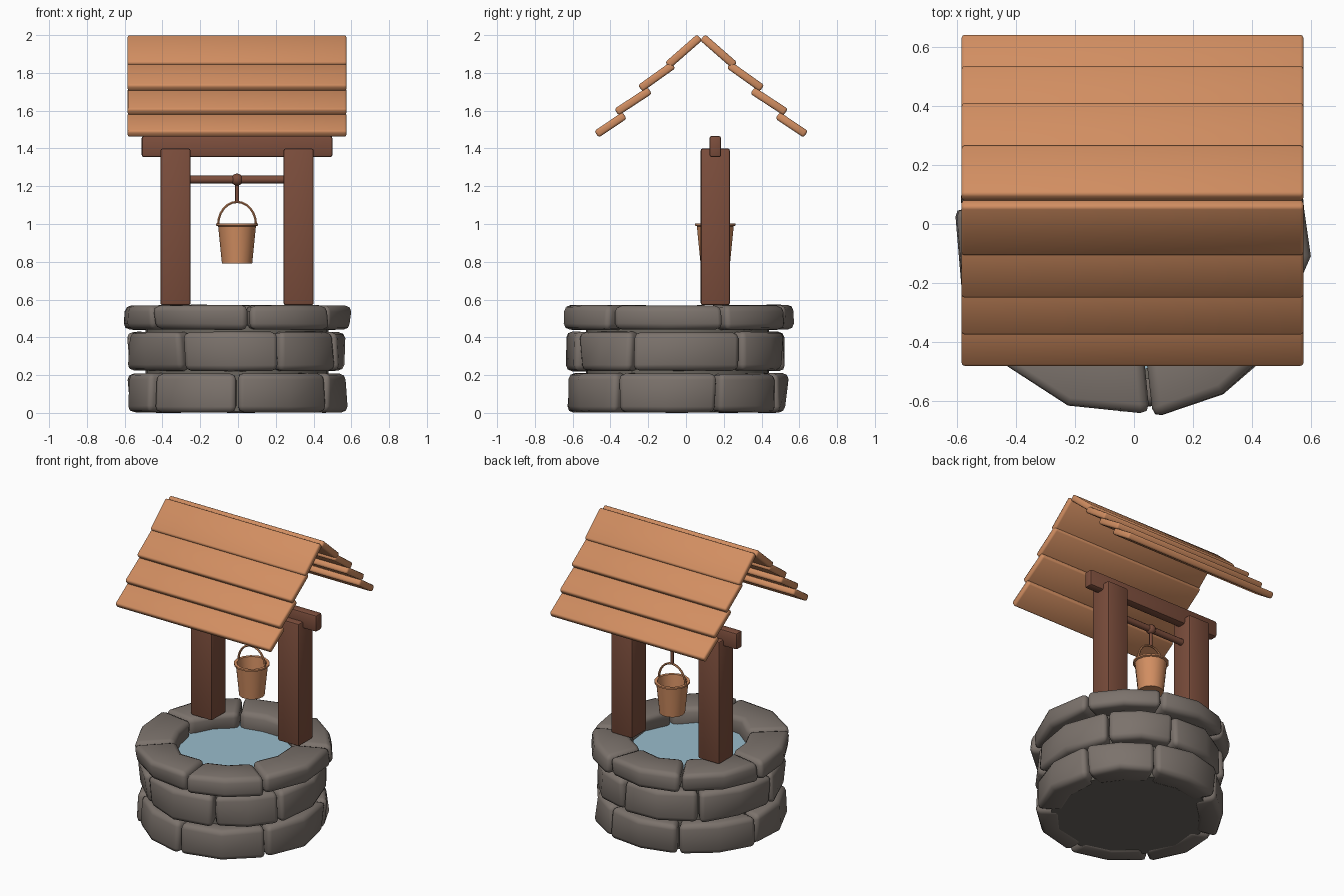
import bpy, bmesh, math, random
from mathutils import Vector, Matrix

if "Cube" in bpy.data.objects:
    bpy.data.objects.remove(bpy.data.objects["Cube"])

random.seed(4)
CX, CY = -0.005, -0.045      # well centre
FY = 0.155                   # y of the wooden frame


def material(name, rgb):
    m = bpy.data.materials.new(name)
    m.diffuse_color = (*rgb, 1)
    m.use_nodes = True
    m.node_tree.nodes["Principled BSDF"].inputs["Base Color"].default_value = m.diffuse_color
    return m


STONE = material("grey stone", (0.20, 0.17, 0.15))
MORTAR = material("dark mortar", (0.15, 0.135, 0.115))
DARK = material("dark wood", (0.20, 0.075, 0.045))
LIGHT = material("light wood", (0.64, 0.27, 0.12))
WATER = material("water", (0.32, 0.50, 0.60))


def finish(bm, name, mat, angle=None):
    bmesh.ops.recalc_face_normals(bm, faces=bm.faces)
    me = bpy.data.meshes.new(name)
    bm.to_mesh(me)
    bm.free()
    me.materials.append(mat)
    ob = bpy.data.objects.new(name, me)
    bpy.context.collection.objects.link(ob)
    bpy.ops.object.select_all(action='DESELECT')
    ob.select_set(True)
    bpy.context.view_layer.objects.active = ob
    if angle is None:
        bpy.ops.object.shade_smooth()
    else:
        bpy.ops.object.shade_smooth_by_angle(angle=math.radians(angle))
    return ob


def box(name, mat, size, centre, bevel, rot_x=0.0, angle=30):
    bm = bmesh.new()
    bmesh.ops.create_cube(bm, size=1)
    bmesh.ops.scale(bm, vec=size, verts=bm.verts)
    bmesh.ops.bevel(bm, geom=bm.edges[:], offset=bevel, segments=2, profile=0.5, affect='EDGES')
    bmesh.ops.transform(bm, matrix=Matrix.Translation(centre) @ Matrix.Rotation(rot_x, 4, 'X'), verts=bm.verts)
    return finish(bm, name, mat, angle)


def lathe(name, mat, profile, centre, sides, angle=30):
    # profile: (radius, z) points; radius 0 closes the end
    bm = bmesh.new()
    vs = [bm.verts.new((r, 0, z)) for r, z in profile]
    es = [bm.edges.new(p) for p in zip(vs, vs[1:])]
    bmesh.ops.spin(bm, geom=vs + es, cent=(0, 0, 0), axis=(0, 0, 1), angle=2 * math.pi, steps=sides)
    bmesh.ops.remove_doubles(bm, verts=bm.verts, dist=1e-4)
    bmesh.ops.translate(bm, vec=centre, verts=bm.verts)
    return finish(bm, name, mat, angle)


def tube(name, mat, path, radius, sides=8):
    # round bar along points lying in the xz plane
    bm = bmesh.new()
    pts = [Vector(p) for p in path]
    rings = []
    for i, p in enumerate(pts):
        t = (pts[min(i + 1, len(pts) - 1)] - pts[max(i - 1, 0)]).normalized()
        u = Vector((0, 1, 0))
        w = t.cross(u)
        rings.append([bm.verts.new(p + radius * (math.cos(a) * u + math.sin(a) * w))
                      for a in (2 * math.pi * k / sides for k in range(sides))])
    for a, b in zip(rings, rings[1:]):
        for k in range(sides):
            n = (k + 1) % sides
            bm.faces.new((a[k], a[n], b[n], b[k]))
    bm.faces.new(rings[0])
    bm.faces.new(rings[-1])
    return finish(bm, name, mat, 50)


def stone_row(name, seams, r_in, r_out, z0, z1):
    out = bmesh.new()
    for a0, a1 in zip(seams, seams[1:] + [seams[0] + 360]):
        bm = bmesh.new()
        rings = []
        for i in range(3):
            a = math.radians(a0 + 0.5 + (a1 - a0 - 1) * i / 2)
            ring = []
            for r, z in ((r_in, z0), (r_out, z0), (r_out, z1), (r_in, z1)):
                r += random.uniform(-0.02, 0.015)
                z += random.uniform(0, 0.006) * (1 if z == z0 else -1)
                ring.append(bm.verts.new((CX + r * math.cos(a), CY + r * math.sin(a), z)))
            rings.append(ring)
        for p, q in zip(rings, rings[1:]):
            for k in range(4):
                n = (k + 1) % 4
                bm.faces.new((p[k], p[n], q[n], q[k]))
        bm.faces.new(rings[0])
        bm.faces.new(rings[-1])
        bmesh.ops.recalc_face_normals(bm, faces=bm.faces)
        hard = [e for e in bm.edges if e.calc_face_angle() > math.radians(45)]
        bmesh.ops.bevel(bm, geom=hard, offset=0.032, segments=2, profile=0.5,
                        affect='EDGES', clamp_overlap=True)
        tmp = bpy.data.meshes.new("tmp")
        bm.to_mesh(tmp)
        bm.free()
        out.from_mesh(tmp)
        bpy.data.meshes.remove(tmp)
    return finish(out, name, STONE)


# Stone wall: three staggered rows around a core, with water on top
stone_row("lower_stones", [-141, -90, -34, 22, 66, 117, 168], 0.43, 0.585, 0.0, 0.212)
stone_row("middle_stones", [-121, -67, -25, 36, 78, 130, 184], 0.43, 0.58, 0.22, 0.432)
stone_row("rim_stones", [-138, -84, -36, 24, 69, 119, 170], 0.365, 0.612, 0.437, 0.573)
lathe("wall_core", MORTAR, [(0, 0.008), (0.485, 0.008), (0.485, 0.462), (0, 0.462)], (CX, CY, 0), 32)
lathe("water_surface", WATER, [(0.45, 0.463), (0.45, 0.47), (0, 0.47)], (CX, CY, 0), 32)

# Wooden frame: posts, crossbeam, axle
for side, name in ((-1, "left_post"), (1, "right_post")):
    box(name, DARK, (0.16, 0.155, 0.83), (CX + side * 0.326, FY, 0.985), 0.012)
box("crossbeam", DARK, (1.01, 0.062, 0.112), (CX, FY, 1.41), 0.012)
tube("axle", DARK, [(-0.28, FY, 1.235), (0.27, FY, 1.235)], 0.021, 12)

# Rope and knot
bm = bmesh.new()
bmesh.ops.create_uvsphere(bm, u_segments=12, v_segments=8, radius=0.032)
bmesh.ops.translate(bm, vec=(CX, FY, 1.235), verts=bm.verts)
finish(bm, "rope_knot", DARK)
tube("rope", DARK, [(CX, FY, 1.235), (CX, FY, 1.115)], 0.010)

# Bucket with hollow inside, rim and hoop handle
lathe("bucket", LIGHT, [(0, 0.79), (0.08, 0.79), (0.10, 0.988), (0.111, 0.992), (0.111, 1.002),
                        (0.092, 1.002), (0.074, 0.81), (0, 0.81)], (CX, FY, 0), 14)
tube("bucket_handle", LIGHT, [(CX + 0.1 * math.cos(a), FY, 0.997 + 0.12 * math.sin(a))
                              for a in (math.pi * k / 12 for k in range(13))], 0.007, 6)

# Roof: four overlapping planks on each slope, mirrored about the ridge
RIDGE = 0.08
PLANKS = [((0.072, 1.988), (-0.097, 1.84)), ((-0.068, 1.842), (-0.242, 1.718)),
          ((-0.192, 1.707), (-0.368, 1.592)), ((-0.325, 1.575), (-0.474, 1.475))]
for i, ((ya, za), (yb, zb)) in enumerate(PLANKS):
    length = math.hypot(ya - yb, za - zb)
    slope = math.atan2(za - zb, ya - yb)
    yc, zc = (ya + yb) / 2, (za + zb) / 2
    for side, name in ((1, "front"), (-1, "back")):
        y = yc if side == 1 else 2 * RIDGE - yc
        box(f"{name}_roof_plank_{i + 1}", LIGHT, (1.16, length, 0.042), (CX, y, zc), 0.012,
            side * slope, None)
